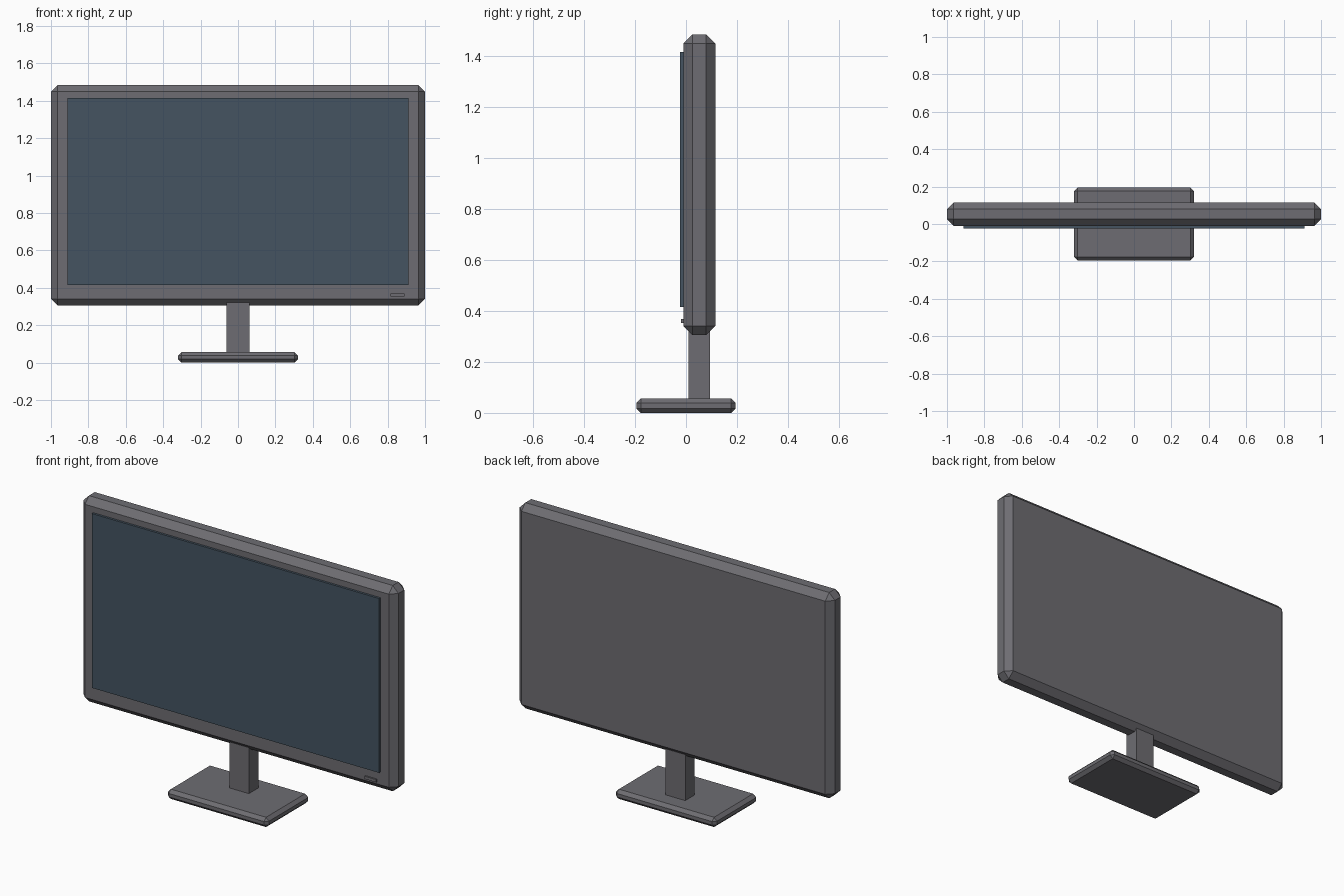
import bpy

cube = bpy.data.objects.get("Cube")
if cube:
    bpy.data.objects.remove(cube, do_unlink=True)


def make_material(name, color):
    mat = bpy.data.materials.new(name)
    mat.use_nodes = True
    mat.diffuse_color = color
    mat.node_tree.nodes["Principled BSDF"].inputs["Base Color"].default_value = color
    return mat


def box(name, mat, x, y, z, chamfer=0):
    """Box spanning the given (min, max) ranges, with optional flat chamfers."""
    spans = (x, y, z)
    bpy.ops.mesh.primitive_cube_add(size=1, location=[(a + b) / 2 for a, b in spans])
    obj = bpy.context.object
    obj.name = name
    obj.scale = [b - a for a, b in spans]
    bpy.ops.object.transform_apply(location=False, rotation=False, scale=True)
    obj.data.materials.append(mat)
    if chamfer:
        bevel = obj.modifiers.new("chamfer", 'BEVEL')
        bevel.width = chamfer
        bevel.segments = 1
        bpy.ops.object.modifier_apply(modifier=bevel.name)
    return obj


grey = make_material("casing grey", (0.155, 0.152, 0.168, 1))
blue = make_material("screen blue", (0.058, 0.088, 0.120, 1))

# Display
box("casing", grey, (-1, 1), (-0.01, 0.115), (0.305, 1.485), 0.036)
box("screen", blue, (-0.912, 0.912), (-0.023, 0.0), (0.415, 1.415))
box("power_button", grey, (0.815, 0.89), (-0.019, 0.0), (0.353, 0.369))

# Stand
box("stem", grey, (-0.062, 0.062), (0.01, 0.095), (0.04, 0.32))
box("base", grey, (-0.32, 0.32), (-0.195, 0.195), (0, 0.056), 0.018)
